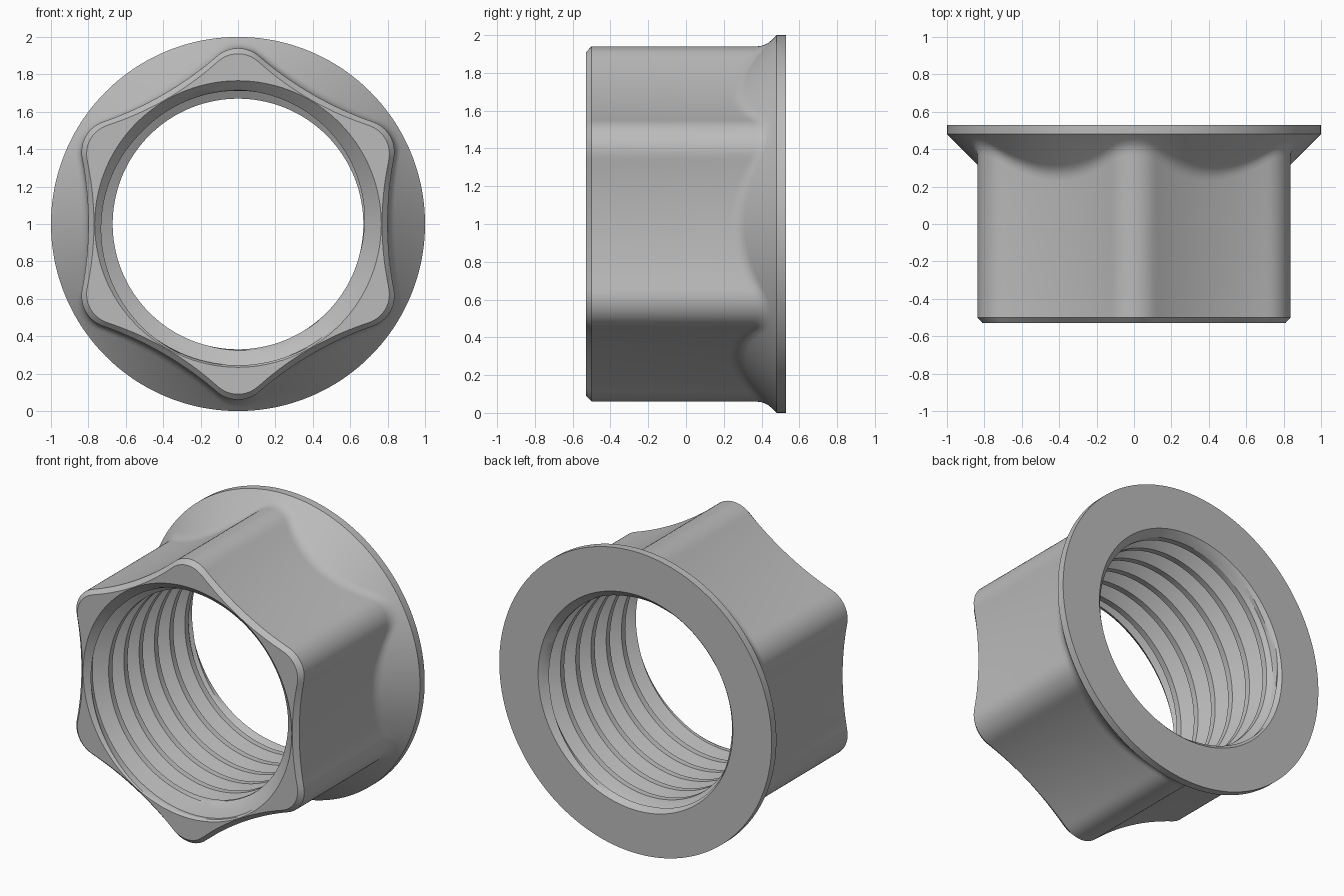
import bpy
import bmesh
import math

cube = bpy.data.objects.get("Cube")
if cube:
    bpy.data.objects.remove(cube)

COLUMNS = 288
FRONT, BACK = -0.53, 0.53
TIP, VALLEY, TIP_ROUND, HOLLOW = 0.94, 0.80, 0.17, 1.85
MINOR, MAJOR, PITCH = 0.67, 0.755, 0.16
# Positions along one thread pitch: crest, flank, root, flank
KNOTS = (0, 0.125, 0.25, 0.406, 0.5625, 0.6875, 0.844)


def lobe_radius(angle):
    """Six rounded lobes joined by shallow concave sides."""
    sector = math.pi / 3
    phi = abs((angle + sector / 2) % sector - sector / 2)
    d = sector / 2 - phi
    c = TIP - TIP_ROUND
    if c * math.sin(d) < TIP_ROUND:
        tip = c * math.cos(d) + math.sqrt(TIP_ROUND**2 - (c * math.sin(d))**2)
    else:
        tip = 0
    c = VALLEY + HOLLOW
    side = c * math.cos(phi) - math.sqrt(HOLLOW**2 - (c * math.sin(phi))**2)
    # The two arcs meet at their common tangent point
    joint = math.asin((TIP - TIP_ROUND) * 0.5 / (HOLLOW + TIP_ROUND)) * HOLLOW
    meet = math.atan2(HOLLOW * math.sin(joint / HOLLOW),
                      c - HOLLOW * math.cos(joint / HOLLOW))
    return side if phi < meet else tip


def thread_radius(y, angle):
    """Radius of the bore: helical groove cut by a countersink at each end."""
    u = (y / PITCH + angle / math.tau) % 1
    if u < 0.25:
        depth = 0
    elif u < 0.5625:
        depth = (u - 0.25) / 0.3125
    elif u < 0.6875:
        depth = 1
    else:
        depth = (1 - u) / 0.3125
    depth *= min(1, (BACK - y) / 0.1)
    return max(MINOR + (MAJOR - MINOR) * depth,
               0.766 - (y - FRONT), 0.715 - (BACK - y))


def column(angle):
    """Closed section (radius, y) through the nut at one angle."""
    r = lobe_radius(angle)
    foot = r - 0.52
    section = [(r - 0.03, FRONT), (r, FRONT + 0.03)]
    # Small fillet from the lobed wall into the flange cone
    for i in range(5):
        t = i / 4
        section.append((r + 0.035 * t * t,
                        foot - 0.05 * (1 - t)**2 + 0.035 * t * t))
    section += [(1, 0.48), (1, BACK)]
    # Bore, from back to front
    bore = []
    turns = math.ceil((BACK - FRONT) / PITCH) + 4
    start = (math.floor(FRONT / PITCH) - 1) * PITCH
    for turn in range(turns):
        for k in KNOTS:
            y = start + (turn + k - angle / math.tau) * PITCH
            y = min(max(y, FRONT), BACK)
            # Sample just inside, so every helix line stays on its corner
            bore.append((thread_radius(y, angle), y))
    return section + bore[::-1] + section[:1]


# Skin the sections around the axis
bm = bmesh.new()
rows = []
for j in range(COLUMNS + 1):
    a = math.tau * j / COLUMNS
    rows.append([bm.verts.new((r * math.cos(a), y, 1 + r * math.sin(a)))
                 for r, y in column(a)])
for left, right in zip(rows, rows[1:]):
    for k in range(len(left) - 1):
        bm.faces.new((left[k], left[k + 1], right[k + 1], right[k]))
bmesh.ops.remove_doubles(bm, verts=bm.verts, dist=0.00005)
bmesh.ops.recalc_face_normals(bm, faces=bm.faces)

mesh = bpy.data.meshes.new("flange_nut")
bm.to_mesh(mesh)
bm.free()
nut = bpy.data.objects.new("flange_nut", mesh)
bpy.context.collection.objects.link(nut)

# Plain grey metal
grey = bpy.data.materials.new("metal_grey")
grey.use_nodes = True
grey.diffuse_color = (0.5, 0.5, 0.5, 1)
grey.node_tree.nodes["Principled BSDF"].inputs["Base Color"].default_value = (0.5, 0.5, 0.5, 1)
mesh.materials.append(grey)

bpy.ops.object.select_all(action='DESELECT')
nut.select_set(True)
bpy.context.view_layer.objects.active = nut
bpy.ops.object.shade_smooth_by_angle(angle=math.radians(25))
